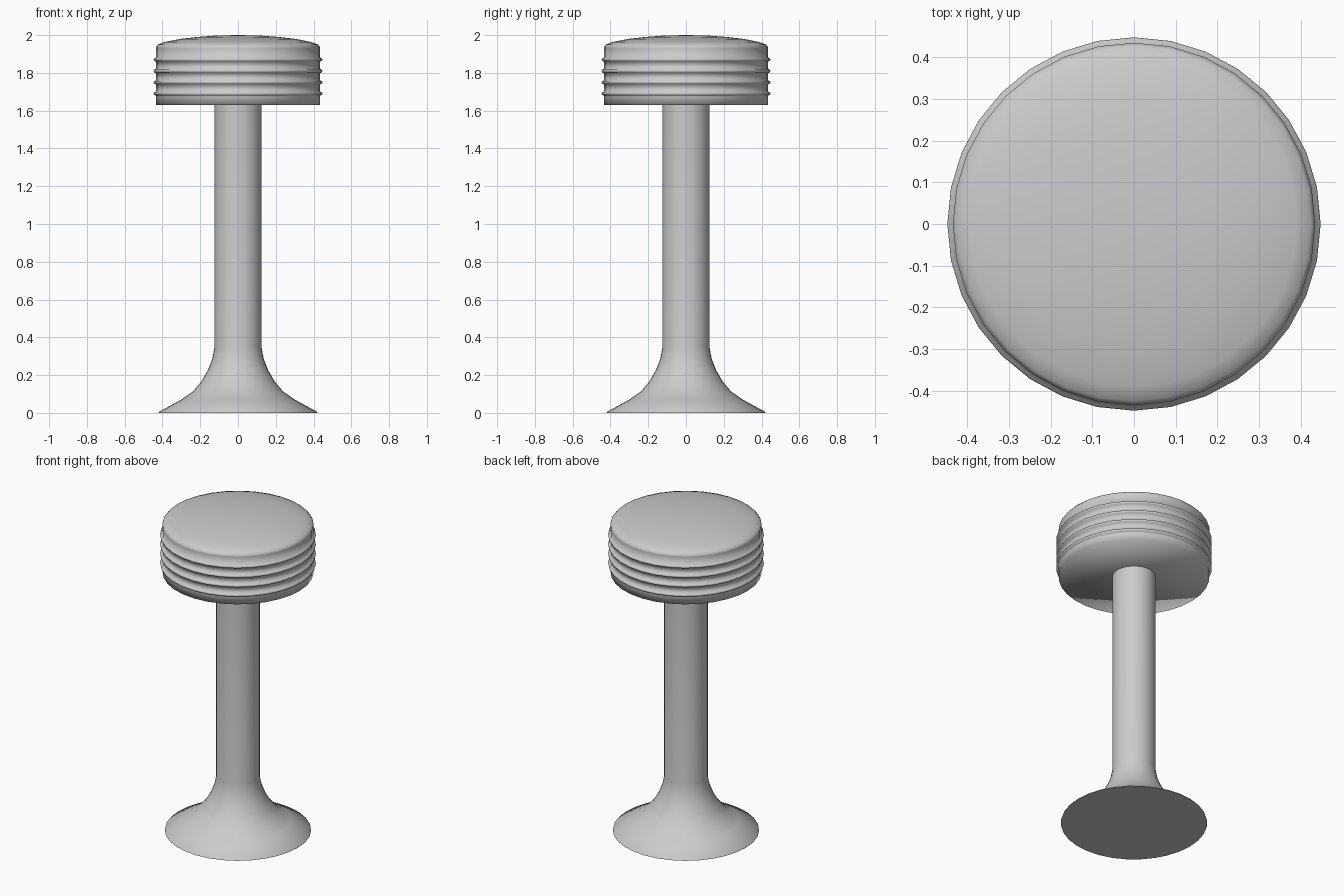
import bpy, bmesh, math

SIDES = 32

cube = bpy.data.objects.get("Cube")
if cube:
    bpy.data.objects.remove(cube, do_unlink=True)

metal = bpy.data.materials.new("plain_grey")
metal.use_nodes = True
grey = (0.6, 0.6, 0.6, 1)
metal.diffuse_color = grey
metal.node_tree.nodes["Principled BSDF"].inputs["Base Color"].default_value = grey


def lathe(name, profile, angle):
    """Spin an (radius, height) profile round z; edges over angle stay sharp."""
    bm = bmesh.new()
    verts = [bm.verts.new((r, 0, z)) for r, z in profile]
    edges = [bm.edges.new(pair) for pair in zip(verts, verts[1:])]
    bmesh.ops.spin(bm, geom=verts + edges, cent=(0, 0, 0), axis=(0, 0, 1),
                   angle=math.tau, steps=SIDES, use_duplicate=False)
    bmesh.ops.remove_doubles(bm, verts=bm.verts, dist=0.0005)
    bmesh.ops.recalc_face_normals(bm, faces=bm.faces)
    mesh = bpy.data.meshes.new(name)
    bm.to_mesh(mesh)
    bm.free()
    obj = bpy.data.objects.new(name, mesh)
    bpy.context.collection.objects.link(obj)
    mesh.materials.append(metal)
    bpy.ops.object.select_all(action="DESELECT")
    bpy.context.view_layer.objects.active = obj
    obj.select_set(True)
    bpy.ops.object.shade_smooth_by_angle(angle=math.radians(angle))
    return obj


# Flared foot running into the straight column
lathe("pedestal", [(0, 0), (0.42, 0), (0.418, 0.006), (0.305, 0.068),
                   (0.24, 0.112), (0.195, 0.165), (0.16, 0.225),
                   (0.136, 0.285), (0.125, 0.345), (0.125, 1.64)], 50)

# Lower seat band with its underside
lathe("seat_band", [(0, 1.63), (0.433, 1.63), (0.433, 1.685)], 120)

# Ribbed seat side
side = [(0.433, 1.675)]
for i in range(4):
    z = 1.69 + i * 0.06
    side += [(0.434, z - 0.011), (0.444, z - 0.007), (0.447, z),
             (0.444, z + 0.007), (0.434, z + 0.011)]
side += [(0.434, 1.93)]
lathe("seat_ribs", side, 120)

# Domed cushion top
lathe("seat_cushion", [(0.434, 1.93), (0.434, 1.938), (0.424, 1.95),
                       (0.39, 1.963), (0.31, 1.979), (0.22, 1.99),
                       (0.11, 1.998), (0, 2.0)], 60)
